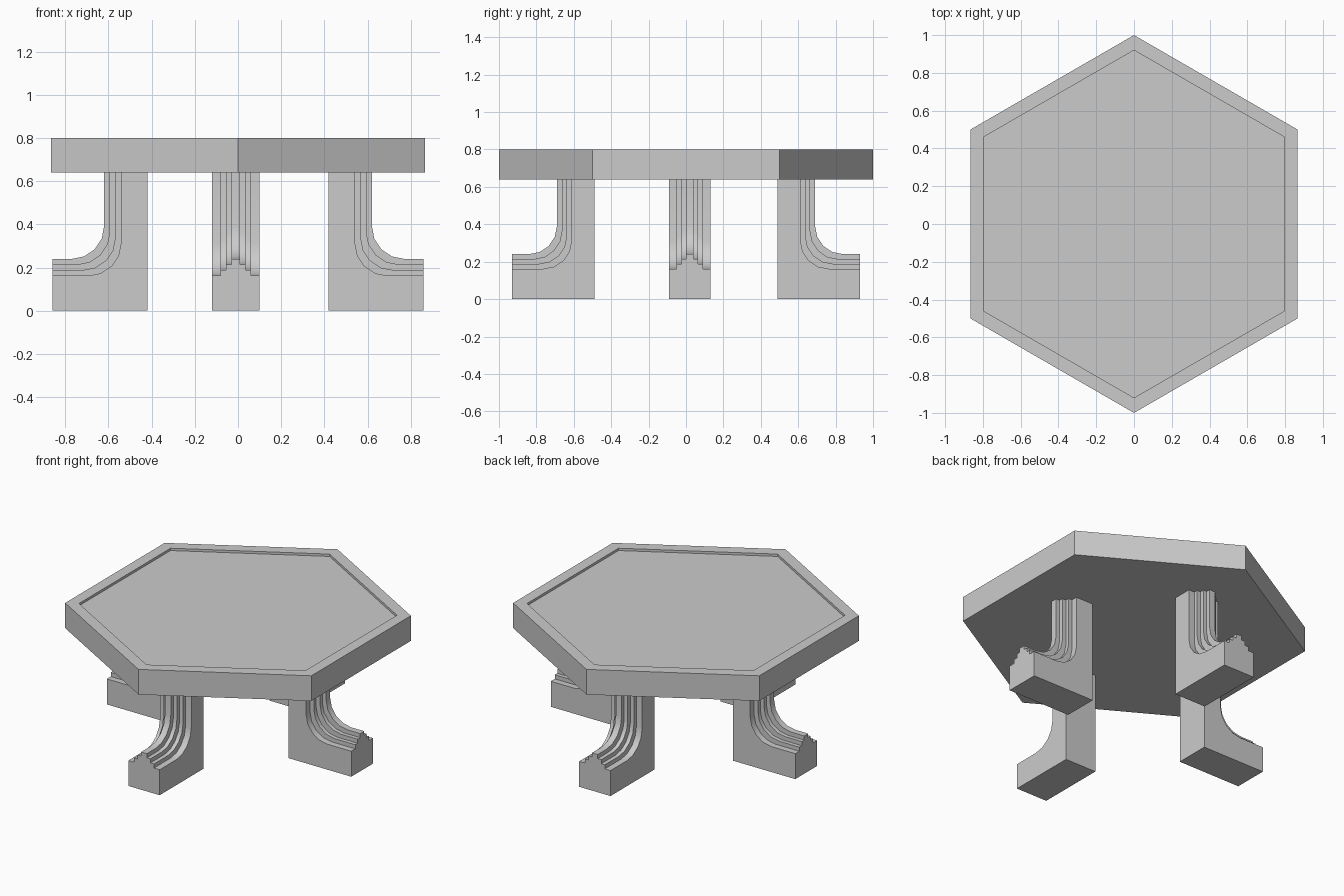
import bpy, bmesh
from math import sin, cos, pi

if "Cube" in bpy.data.objects:
    bpy.data.objects.remove(bpy.data.objects["Cube"])


def finish(bm, name):
    bmesh.ops.recalc_face_normals(bm, faces=bm.faces)
    mesh = bpy.data.meshes.new(name)
    bm.to_mesh(mesh)
    bm.free()
    obj = bpy.data.objects.new(name, mesh)
    bpy.context.collection.objects.link(obj)
    return obj


# Hexagonal top with a shallow recess inside the rim
def table_top():
    bm = bmesh.new()
    sections = [(1.0, 0.64), (1.0, 0.80), (0.92, 0.80), (0.92, 0.785)]
    rings = [[bm.verts.new((r * sin(k * pi / 3), r * cos(k * pi / 3), z))
              for k in range(6)] for r, z in sections]
    for a, b in zip(rings, rings[1:]):
        for k in range(6):
            n = (k + 1) % 6
            bm.faces.new((a[k], a[n], b[n], b[k]))
    bm.faces.new(rings[0])
    bm.faces.new(rings[-1])
    finish(bm, "table_top")


# Leg pointing along +x: a curved front swept over a stepped cross-section
def leg(name, angle, location, inner=0.42, outer=0.86, top=0.64):
    half = [(0.11, 0.078), (0.07, 0.078), (0.07, 0.052), (0.045, 0.052),
            (0.045, 0.026), (0.02, 0.026), (0.02, 0.0)]
    columns = [(-w, d) for w, d in half] + half[::-1]
    arc = [(0.77 - 0.15 * cos(t * pi / 8), 0.39 - 0.15 * sin(t * pi / 8)) for t in range(5)]

    bm = bmesh.new()
    grid = []
    for w, d in columns:
        path = [(0.62 - d, top)] + [(x - d, z - d) for x, z in arc] + [(outer, 0.24 - d)]
        grid.append([bm.verts.new((x, w, z)) for x, z in path])
    for a, b in zip(grid, grid[1:]):
        for i in range(len(a) - 1):
            bm.faces.new((a[i], a[i + 1], b[i + 1], b[i]))

    # Flat sides, back, base, top and toe
    corners = [[bm.verts.new((x, w, z)) for x, z in ((outer, 0), (inner, 0), (inner, top))]
               for w in (-0.11, 0.11)]
    left, right = corners
    bm.faces.new(grid[0] + left)
    bm.faces.new(grid[-1] + right)
    bm.faces.new((left[0], left[1], right[1], right[0]))
    bm.faces.new((left[1], left[2], right[2], right[1]))
    bm.faces.new([c[0] for c in grid] + [right[2], left[2]])
    bm.faces.new([c[-1] for c in grid] + [right[0], left[0]])

    obj = finish(bm, name)
    obj.rotation_euler.z = angle
    obj.location = location
    bpy.ops.object.select_all(action='DESELECT')
    obj.select_set(True)
    bpy.context.view_layer.objects.active = obj
    bpy.ops.object.shade_smooth_by_angle(angle=pi / 6)


table_top()
leg("right_leg", 0, (0, 0.02, 0))
leg("left_leg", pi, (0, 0.02, 0))
leg("back_leg", pi / 2, (-0.01, 0.07, 0))
leg("front_leg", -pi / 2, (-0.01, -0.07, 0))
